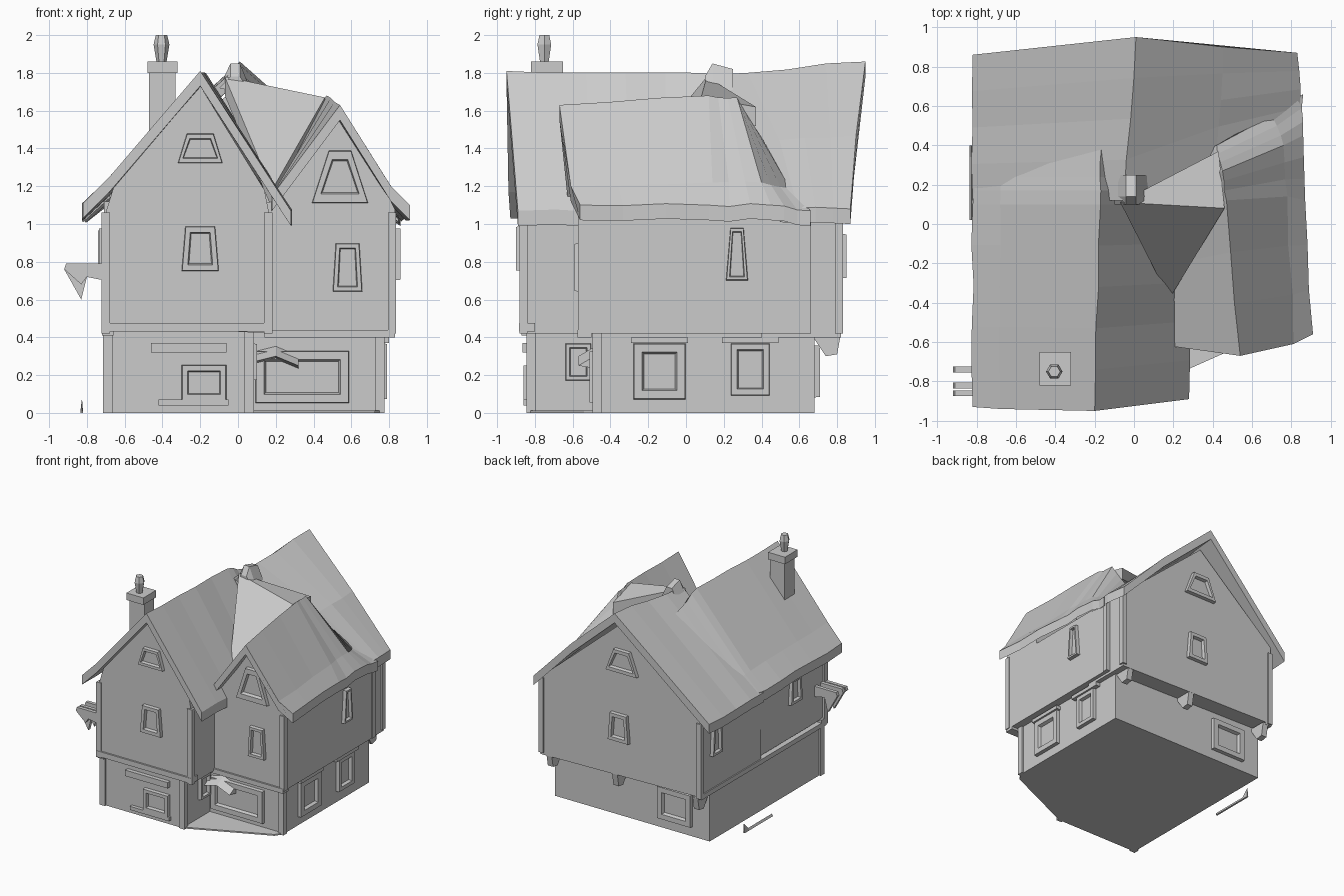
import bpy, bmesh, math, random
from mathutils import Vector, Matrix

random.seed(4)


def finish(name, bm):
    bmesh.ops.recalc_face_normals(bm, faces=bm.faces)
    me = bpy.data.meshes.new(name)
    bm.to_mesh(me)
    bm.free()
    ob = bpy.data.objects.new(name, me)
    bpy.context.collection.objects.link(ob)
    return ob


def loft(name, rings):
    """Closed skin through rings of equal length, capped at both ends."""
    bm = bmesh.new()
    vs = [[bm.verts.new(p) for p in r] for r in rings]
    n = len(rings[0])
    for a, b in zip(vs, vs[1:]):
        for i in range(n):
            j = (i + 1) % n
            bm.faces.new((a[i], a[j], b[j], b[i]))
    bm.faces.new(vs[0])
    bm.faces.new(vs[-1])
    return finish(name, bm)


def box(name, x0, x1, y0, y1, z0, z1):
    c = lambda z: [(x0, y0, z), (x1, y0, z), (x1, y1, z), (x0, y1, z)]
    return loft(name, [c(z0), c(z1)])


def wall(name, profile, y0, y1):
    return loft(name, [[(x, y, z) for x, z in profile] for y in (y0, y1)])


def roof(name, keys, t=0.08, steps=4, rough=0.008):
    """Roof slab through key lines (eave-ridge-eave), slightly uneven."""
    rings = []
    for k, (a, b) in enumerate(zip(keys, keys[1:])):
        for s in range(steps + (k == len(keys) - 2)):
            f = s / steps
            top = [Vector(p).lerp(Vector(q), f) for p, q in zip(a, b)]
            if 0 < f < 1:
                for p in top:
                    p.z += random.uniform(-rough, rough)
                    p.x += random.uniform(-rough, rough)
            low = [p - Vector((0, 0, t)) for p in reversed(top)]
            rings.append(top + low)
    return loft(name, rings)


def window(name, pos, w, h, turn, taper=1.0, depth=0.03):
    """Raised frame with a sunken pane; turn 0 faces -y, 90 +x, 180 +y."""
    bm = bmesh.new()
    def ring(iw, y):
        a, b = w / 2 - iw, h / 2 - iw
        return [bm.verts.new(p) for p in
                ((-a, y, -b), (a, y, -b), (a * taper, y, b), (-a * taper, y, b))]
    i = min(w, h) * 0.17
    rs = [ring(0, 0.02), ring(0.005, -depth), ring(i, -depth), ring(i * 1.2, -0.004)]
    for a, b in zip(rs, rs[1:]):
        for k in range(4):
            j = (k + 1) % 4
            bm.faces.new((a[k], a[j], b[j], b[k]))
    bm.faces.new(rs[0])
    bm.faces.new(rs[-1])
    bm.transform(Matrix.Translation(pos) @ Matrix.Rotation(math.radians(turn), 4, 'Z'))
    return finish(name, bm)


# Ground floor, narrower than the floor above
box("ground_floor_left", -0.70, 0.07, -0.83, 0.68, 0, 0.45)
box("ground_floor_right", -0.60, 0.76, -0.48, 0.68, 0, 0.45)
loft("porch_floor", [[(0.0, -0.83, z), (0.07, -0.83, z), (0.72, -0.54, z), (0.76, -0.48, z), (0.0, -0.48, z)]
                     for z in (0, 0.012)])

# Upper floors with gable ends
wall("upper_front_left", [(-0.70, 0.47), (0.17, 0.42), (0.17, 1.03), (0.14, 1.18),
                          (-0.2, 1.73), (-0.66, 1.19), (-0.71, 1.03)], -0.87, 0.05)
wall("upper_front_right", [(0.10, 0.43), (0.83, 0.42), (0.83, 1.08), (0.78, 1.18),
                           (0.54, 1.58), (0.22, 1.13), (0.1, 1.1)], -0.56, -0.2)
box("upper_right_side", 0.10, 0.83, -0.25, 0.65, 0.42, 1.04)
wall("upper_back", [(-0.71, 0.43), (0.80, 0.40), (0.80, 1.06), (0.01, 1.74), (-0.71, 1.12)], 0.4, 0.82)
box("upper_left_side", -0.71, 0.0, 0.0, 0.45, 0.44, 1.12)

# Jetty beams between the floors
box("jetty_front_left", -0.72, 0.18, -0.885, -0.8, 0.43, 0.475)
box("jetty_front_right", 0.14, 0.83, -0.575, -0.5, 0.40, 0.44)
box("jetty_left", -0.72, -0.66, -0.87, 0.82, 0.41, 0.45)

# Corner posts
for i, (x, y) in enumerate([(0.16, -0.86), (-0.70, -0.86), (0.815, -0.55), (0.815, 0.64),
                            (0.79, 0.81), (-0.70, 0.81)]):
    box(f"corner_post_{i}", x - 0.022, x + 0.022, y - 0.022, y + 0.022, 0.42, 1.06)
for i, (x, y) in enumerate([(0.06, -0.82), (-0.69, -0.82), (0.75, -0.47)]):
    box(f"base_post_{i}", x - 0.025, x + 0.025, y - 0.025, y + 0.025, 0, 0.43)

# Roofs
roof("roof_front_left", [
    [(-0.82, -0.93, 1.11), (-0.68, -0.94, 1.25), (-0.2, -0.95, 1.81), (0.28, -0.89, 1.07)],
    [(-0.82, 0.10, 1.10), (-0.68, 0.10, 1.23), (-0.17, 0.10, 1.80), (0.28, 0.10, 1.07)],
    [(-0.80, 0.45, 1.09), (-0.66, 0.45, 1.20), (-0.17, 0.45, 1.66), (0.28, 0.45, 1.07)]], steps=5)
roof("roof_back", [
    [(-0.82, 0.12, 1.09), (-0.05, 0.12, 1.79), (0.42, 0.36, 1.43), (0.85, 0.5, 1.09)],
    [(-0.82, 0.86, 1.10), (0.01, 0.95, 1.86), (0.45, 0.90, 1.47), (0.83, 0.87, 1.08)]])
roof("roof_front_right", [
    [(0.18, -0.62, 1.15), (0.54, -0.67, 1.63), (0.81, -0.61, 1.20), (0.91, -0.56, 1.10)],
    [(0.18, 0.00, 1.15), (0.47, 0.12, 1.68), (0.78, 0.14, 1.22), (0.87, 0.12, 1.10)],
    [(0.18, 0.15, 1.15), (0.45, 0.27, 1.67), (0.76, 0.40, 1.22), (0.86, 0.45, 1.10)],
    [(0.20, 0.30, 1.15), (0.42, 0.40, 1.46), (0.70, 0.55, 1.19), (0.86, 0.66, 1.07)]], steps=3)

# Sheet closing the gap between the two ridges
A, B, C, D = (-0.07, 0.11, 1.78), (0.43, 0.37, 1.62), (0.46, 0.08, 1.67), (0.18, -0.38, 1.18)
for nm, tri in (("upper", (A, B, C)), ("lower", (A, C, D))):
    loft("roof_saddle_" + nm, [tri, [(x, y, z - 0.1) for x, y, z in tri]])
# Rough lump at the ridge junction
loft("ridge_junction", [[(-0.1, y, 1.72), (0.08, y, 1.68), (0.01, y, zt), (-0.04, y, zt)]
                        for y, zt in ((0.10, 1.78), (0.14, 1.85), (0.25, 1.82))])

# Chimney
box("chimney_stack", -0.47, -0.33, -0.79, -0.66, 1.40, 1.81)
box("chimney_cap", -0.48, -0.32, -0.82, -0.65, 1.80, 1.86)
hexa = [(math.cos(k * math.pi / 3), math.sin(k * math.pi / 3)) for k in range(6)]
loft("chimney_pot", [[(-0.405 + r * c, -0.75 + r * s, z) for c, s in hexa]
                     for r, z in ((0.025, 1.85), (0.042, 1.95), (0.03, 2.0))])

# Windows: position, width, height, facing, taper
for name, pos, w, h, turn, taper in [
        ("window_front_ground", (-0.18, -0.83, 0.16), 0.24, 0.19, 0, 1),
        ("window_porch", (0.34, -0.48, 0.19), 0.50, 0.28, 0, 1),
        ("window_front_upper", (-0.2, -0.87, 0.87), 0.2, 0.24, 0, 0.8),
        ("window_front_attic", (-0.2, -0.87, 1.40), 0.24, 0.16, 0, 0.6),
        ("window_right_wing_upper", (0.58, -0.56, 0.77), 0.16, 0.26, 0, 0.8),
        ("window_right_wing_attic", (0.54, -0.56, 1.25), 0.30, 0.28, 0, 0.4),
        ("window_side_ground_a", (0.76, -0.14, 0.22), 0.28, 0.30, 90, 1),
        ("window_side_ground_b", (0.76, 0.34, 0.23), 0.21, 0.28, 90, 1),
        ("window_side_passage", (0.07, -0.57, 0.27), 0.14, 0.2, 90, 1),
        ("window_side_upper", (0.83, 0.27, 0.84), 0.12, 0.28, 90, 0.6),
        ("window_back_ground", (-0.38, 0.68, 0.22), 0.32, 0.28, 180, 1),
        ("window_back_upper", (0.05, 0.82, 0.83), 0.2, 0.24, 180, 0.8),
        ("window_back_attic", (0.02, 0.82, 1.40), 0.3, 0.2, 180, 0.5),
        ("window_left_upper_a", (-0.71, 0.62, 0.85), 0.14, 0.24, 270, 0.8),
        ("window_left_upper_b", (-0.705, -0.45, 0.87), 0.16, 0.22, 270, 0.8)]:
    window(name, pos, w, h, turn, taper)

# Lintels and the porch canopy
box("lintel_front_ground", -0.46, -0.06, -0.865, -0.8, 0.32, 0.37)
box("sill_front_ground", -0.42, -0.05, -0.86, -0.8, 0.04, 0.07)
loft("porch_canopy", [[(x, -0.57, zt - 0.04), (x, -0.45, zt - 0.06), (x, -0.45, zt + 0.03)]
                      for x, zt in ((0.08, 0.31), (0.2, 0.34), (0.32, 0.29))])
for i, y in enumerate((-0.14, 0.34)):
    box(f"lintel_side_{i}", 0.74, 0.80, y - 0.15, y + 0.15, 0.37, 0.40)

# Brackets under the back overhang
for i, x in enumerate((-0.66, 0.1, 0.72)):
    loft(f"back_bracket_{i}", [[(k, 0.66, 0.42), (k, 0.82, 0.42), (k, 0.80, 0.31), (k, 0.74, 0.30)]
                               for k in (x - 0.025, x + 0.025)])

# Sign arms on the left wall
for i, y in enumerate((-0.74, -0.82, -0.86)):
    loft(f"sign_arm_{i}", [[(-0.70, k, 0.79), (-0.91, k, 0.79), (-0.92, k, 0.76),
                            (-0.83, k, 0.60 + 0.08 * (i == 2)), (-0.80, k, 0.72), (-0.70, k, 0.70)]
                           for k in (y - 0.015, y + 0.015)])

# Loose rail lying beside the left wall
loft("ground_rail", [[(-0.835, y, 0), (-0.82, y, 0), (-0.826, y, zt)]
                     for y, zt in ((0.02, 0.02), (0.34, 0.02), (0.40, 0.08))])
